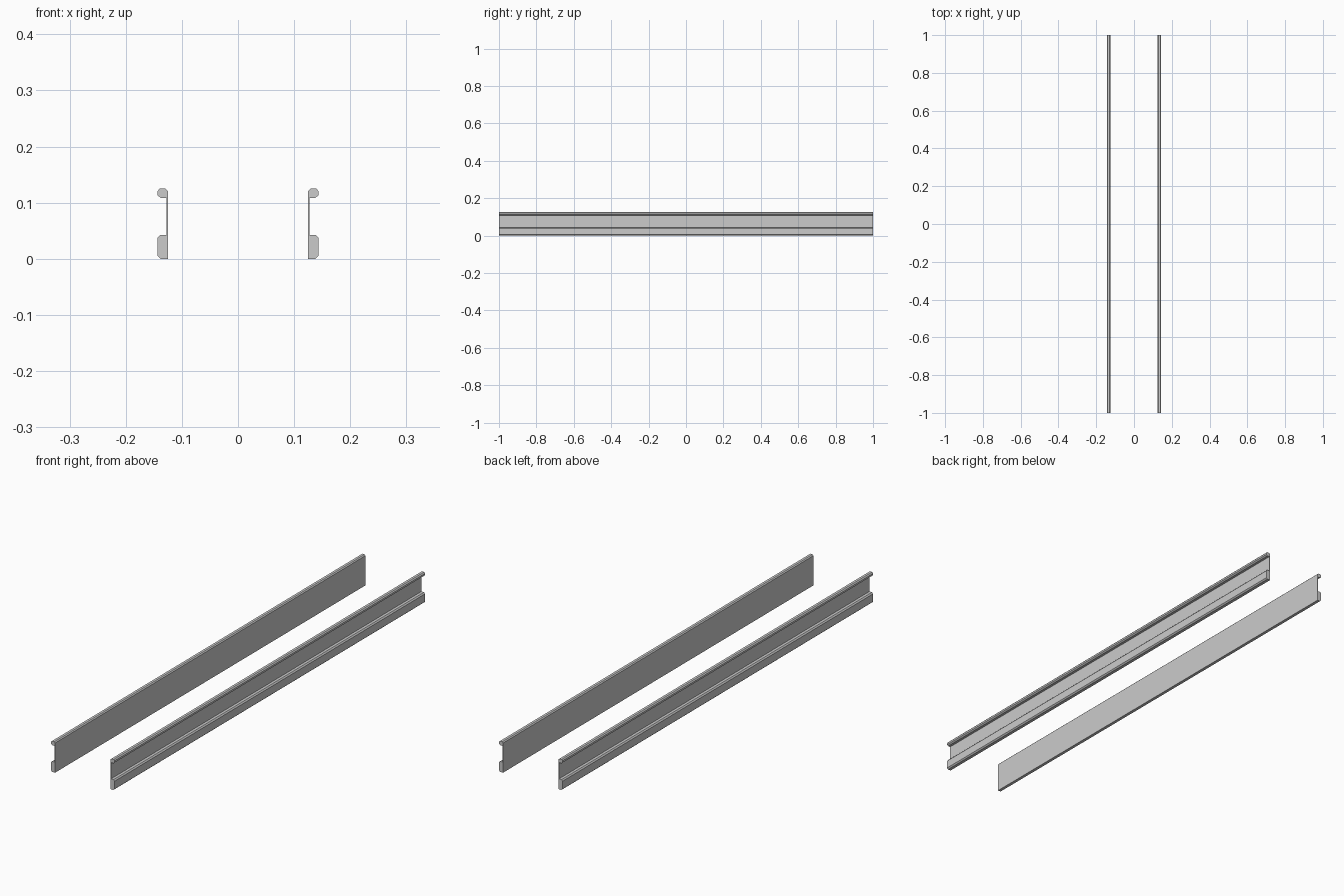
import bpy, bmesh

if "Cube" in bpy.data.objects:
    bpy.data.objects.remove(bpy.data.objects["Cube"])

# Cross-section of one rail (x, z): thin web with a low foot and a small head
PROFILE = [
    (0.125, 0.0), (0.138, 0.0), (0.1435, 0.005), (0.1435, 0.037),
    (0.139, 0.0425), (0.1275, 0.0425), (0.1275, 0.1135),
    (0.1325, 0.1085), (0.139, 0.1085), (0.1435, 0.113),
    (0.1435, 0.1205), (0.1395, 0.125), (0.129, 0.125), (0.125, 0.121),
]
# Head underside meets the web directly, with the chamfer on the outer corner
PROFILE[6:9] = [(0.1275, 0.1085), (0.1375, 0.1085)]


def make_rail(name, side):
    bm = bmesh.new()
    verts = [bm.verts.new((side * x, -1, z)) for x, z in PROFILE]
    face = bm.faces.new(verts)
    # Sweep the section along the full length
    ext = bmesh.ops.extrude_face_region(bm, geom=[face], use_keep_orig=True)
    moved = [v for v in ext["geom"] if isinstance(v, bmesh.types.BMVert)]
    bmesh.ops.translate(bm, verts=moved, vec=(0, 2, 0))
    bmesh.ops.recalc_face_normals(bm, faces=bm.faces)
    mesh = bpy.data.meshes.new(name)
    bm.to_mesh(mesh)
    bm.free()
    obj = bpy.data.objects.new(name, mesh)
    bpy.context.collection.objects.link(obj)
    return obj


# Pair of mirrored rails
make_rail("rail_right", 1)
make_rail("rail_left", -1)
